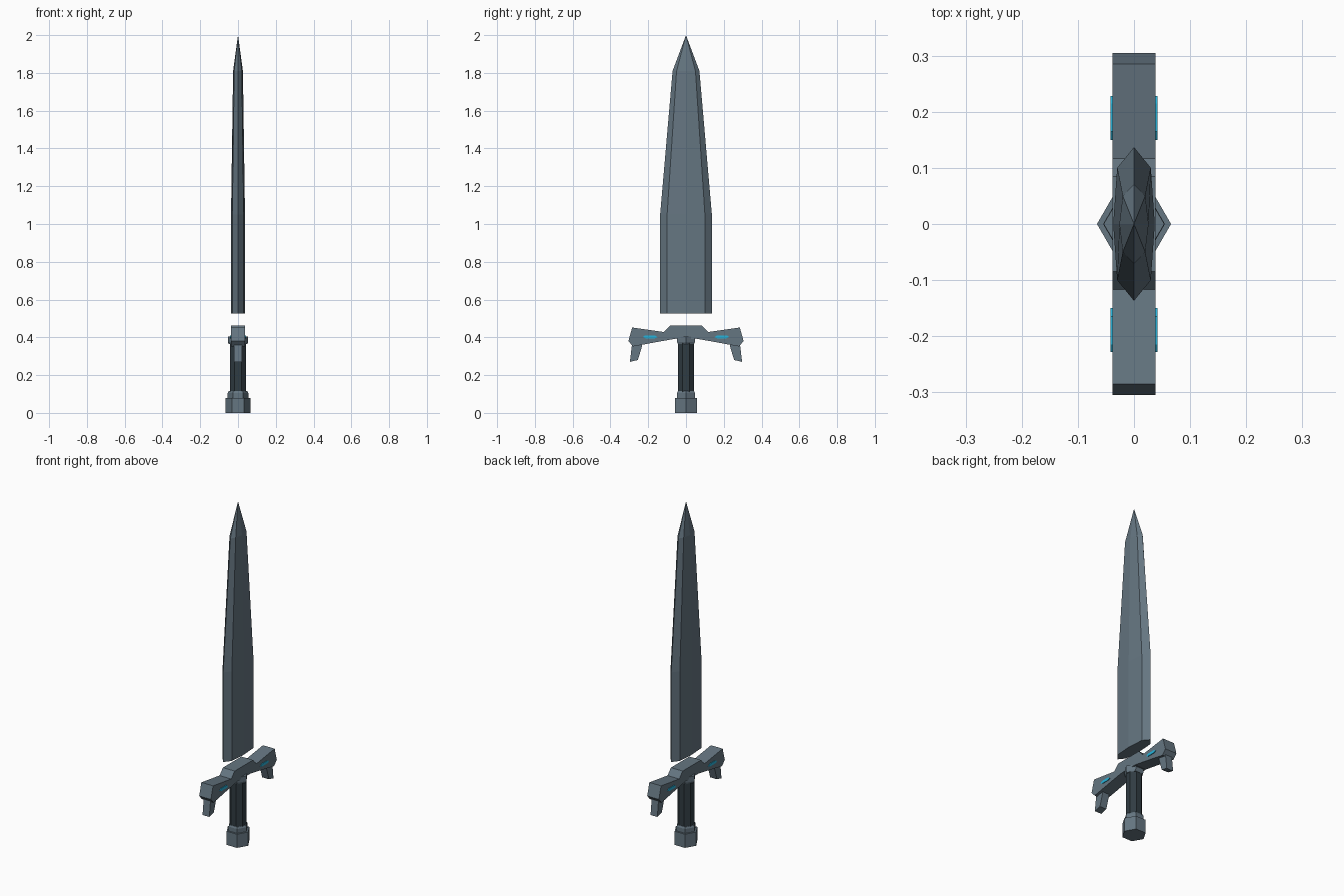
import bpy, bmesh, math

if "Cube" in bpy.data.objects:
    bpy.data.objects.remove(bpy.data.objects["Cube"])


def material(name, rgb):
    m = bpy.data.materials.new(name)
    m.diffuse_color = (*rgb, 1)
    m.use_nodes = True
    m.node_tree.nodes["Principled BSDF"].inputs["Base Color"].default_value = m.diffuse_color
    return m


STEEL = material("steel", (0.13, 0.18, 0.22))
DARK = material("dark_grip", (0.03, 0.045, 0.055))
CYAN = material("cyan_inlay", (0.02, 0.45, 0.7))


def loft(name, rings, mat):
    """Skin equal-length rings of points; a one-point last ring makes a tip."""
    bm = bmesh.new()
    vs = [[bm.verts.new(p) for p in r] for r in rings]
    for a, b in zip(vs, vs[1:]):
        n = len(a)
        for i in range(n):
            j = (i + 1) % n
            bm.faces.new([a[i], a[j], b[0]] if len(b) == 1 else [a[i], a[j], b[j], b[i]])
    bm.faces.new(vs[0])
    if len(vs[-1]) > 1:
        bm.faces.new(vs[-1])
    bmesh.ops.recalc_face_normals(bm, faces=bm.faces)
    me = bpy.data.meshes.new(name)
    bm.to_mesh(me)
    bm.free()
    me.materials.append(mat)
    ob = bpy.data.objects.new(name, me)
    bpy.context.collection.objects.link(ob)
    return ob


def plate(name, outline, x0, x1, mat):
    """Extrude a (y, z) outline along x."""
    return loft(name, [[(x, y, z) for y, z in outline] for x in (x0, x1)], mat)


def prism(name, sides, profile, mat, turn=0.0):
    """Stack of regular polygons given as (radius, z)."""
    angles = [2 * math.pi * i / sides + turn for i in range(sides)]
    return loft(name, [[(r * math.cos(a), r * math.sin(a), z) for a in angles]
                       for r, z in profile], mat)


# Blade: eight-sided section, tapering to a point
def blade_ring(z, edge, bevel, tx, ridge):
    return [(0, edge, z), (tx, bevel, z), (ridge, 0, z), (tx, -bevel, z),
            (0, -edge, z), (-tx, -bevel, z), (-ridge, 0, z), (-tx, bevel, z)]


loft("blade", [blade_ring(0.525, 0.137, 0.1, 0.03, 0.037),
               blade_ring(1.05, 0.137, 0.1, 0.03, 0.037),
               blade_ring(1.81, 0.071, 0.05, 0.02, 0.026),
               [(0, 0, 2.0)]], STEEL)

# Handle
prism("pommel", 6, [(0.066, 0), (0.066, 0.08)], STEEL)
prism("pommel_ring", 6, [(0.055, 0.08), (0.055, 0.105), (0.05, 0.115)], STEEL)
prism("grip", 8, [(0.0455, 0.11), (0.0455, 0.37)], DARK, math.pi / 8)
prism("collar", 6, [(0.05, 0.365), (0.054, 0.375), (0.054, 0.405)], STEEL)

# Guard centre
plate("guard_centre", [(-0.085, 0.462), (0.085, 0.462), (0.117, 0.428),
                       (0.05, 0.392), (-0.05, 0.392), (-0.117, 0.428)],
      -0.038, 0.038, STEEL)

# Guard arms, talons and glowing inlays on both sides
for s, side in ((1, "right"), (-1, "left")):
    def flip(pts):
        return [(s * y, z) for y, z in pts]
    plate("guard_arm_" + side, flip([(0.04, 0.415), (0.117, 0.428), (0.285, 0.452),
                                     (0.305, 0.38), (0.28, 0.352), (0.117, 0.382),
                                     (0.04, 0.395)]), -0.038, 0.038, STEEL)
    plate("talon_" + side, flip([(0.235, 0.37), (0.285, 0.37), (0.297, 0.27),
                                 (0.255, 0.28), (0.232, 0.355)]), -0.022, 0.022, STEEL)
    for x, face in ((0.036, "a"), (-0.036, "b")):
        plate("inlay_%s_%s" % (side, face),
              flip([(0.15, 0.4), (0.165, 0.411), (0.215, 0.411),
                    (0.228, 0.402), (0.213, 0.395), (0.165, 0.395)]),
              x, x * 0.042 / 0.036, CYAN)
